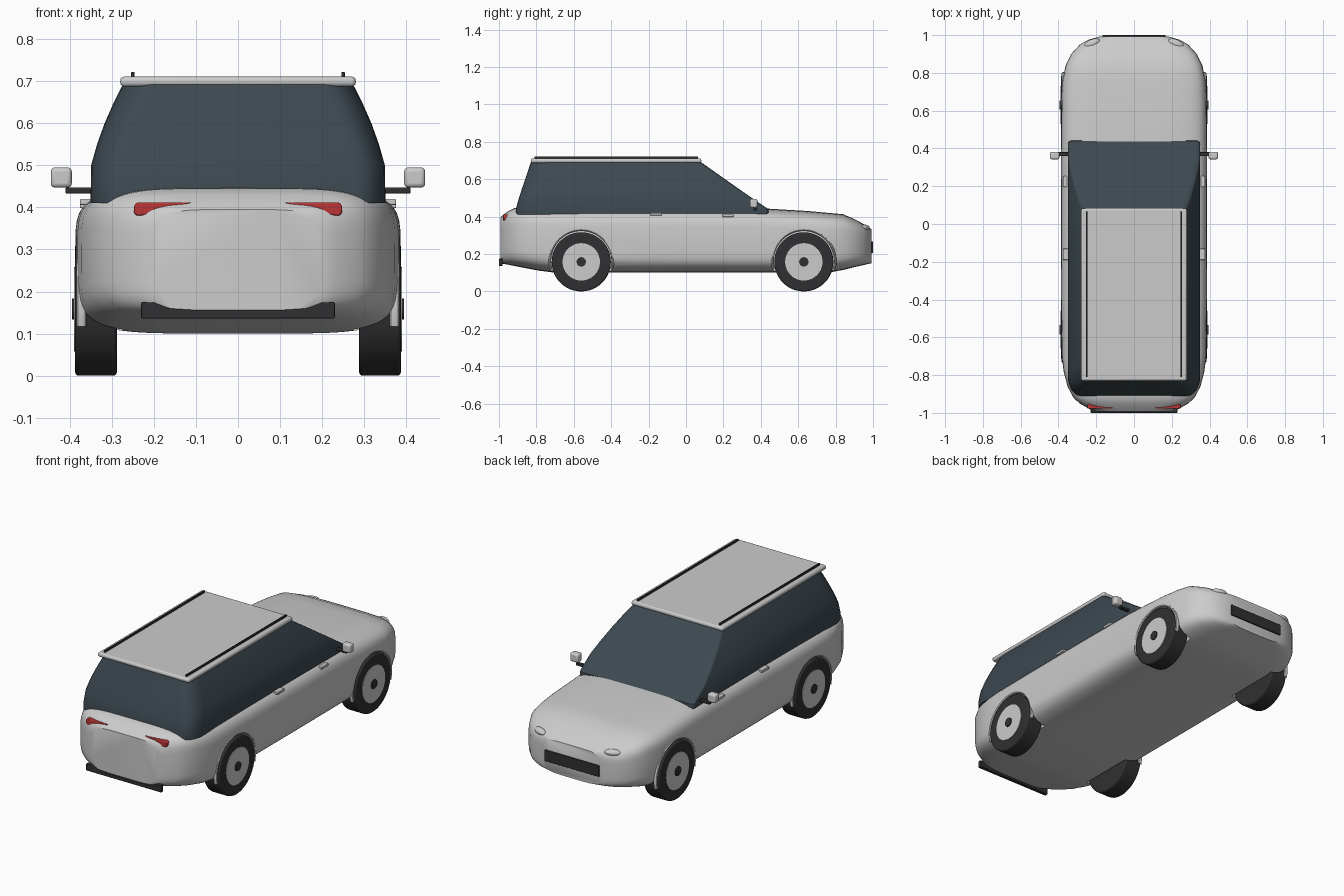
import bpy, bmesh, math
from mathutils import Matrix

if "Cube" in bpy.data.objects:
    bpy.data.objects.remove(bpy.data.objects["Cube"])


def material(name, rgb):
    m = bpy.data.materials.new(name)
    m.diffuse_color = (*rgb, 1)
    m.use_nodes = True
    m.node_tree.nodes["Principled BSDF"].inputs["Base Color"].default_value = m.diffuse_color
    return m


GLASS = material("glass", (0.045, 0.065, 0.08))
DARK = material("dark_trim", (0.03, 0.03, 0.032))
RED = material("red_lens", (0.5, 0.035, 0.035))


def finish(name, bm, mat=None, bevel=0, angle=40):
    bmesh.ops.recalc_face_normals(bm, faces=bm.faces)
    me = bpy.data.meshes.new(name)
    bm.to_mesh(me)
    bm.free()
    ob = bpy.data.objects.new(name, me)
    bpy.context.collection.objects.link(ob)
    if mat:
        me.materials.append(mat)
    if bevel:
        b = ob.modifiers.new("bevel", 'BEVEL')
        b.width, b.segments, b.limit_method = bevel, 3, 'ANGLE'
    smooth(ob, angle)
    return ob


def smooth(ob, angle=40):
    bpy.ops.object.select_all(action='DESELECT')
    ob.select_set(True)
    bpy.context.view_layer.objects.active = ob
    bpy.ops.object.shade_smooth_by_angle(angle=math.radians(angle))


def loft(name, rings, mat=None, bevel=0, angle=40):
    bm = bmesh.new()
    vs = [[bm.verts.new(p) for p in r] for r in rings]
    n = len(vs[0])
    for a, b in zip(vs, vs[1:]):
        for i in range(n):
            bm.faces.new((a[i], a[(i + 1) % n], b[(i + 1) % n], b[i]))
    bm.faces.new(vs[0])
    bm.faces.new(vs[-1])
    return finish(name, bm, mat, bevel, angle)


def box(name, x, y, z, mat=None, bevel=0.004):
    bm = bmesh.new()
    c = [(a + b) / 2 for a, b in (x, y, z)]
    d = [b - a for a, b in (x, y, z)]
    bmesh.ops.create_cube(bm, size=1, matrix=Matrix.Translation(c) @ Matrix.Diagonal((*d, 1)))
    return finish(name, bm, mat, bevel)


def disc(name, s, x0, x1, y, z, r, mat=None, bevel=0):
    # cylinder along x on side s
    bm = bmesh.new()
    m = Matrix.Translation((s * (x0 + x1) / 2, y, z)) @ Matrix.Rotation(math.pi / 2, 4, 'Y')
    bmesh.ops.create_cone(bm, cap_ends=True, segments=48, radius1=r, radius2=r, depth=x1 - x0, matrix=m)
    return finish(name, bm, mat, bevel)


def sp(v, e):
    return math.copysign(abs(v) ** e, v)


# Lower body: superellipse sections (y, half width, bottom, top)
stations = [(-.993, .20, .15, .395), (-.98, .235, .148, .407), (-.95, .288, .143, .43),
            (-.92, .32, .137, .445), (-.86, .352, .125, .448), (-.78, .373, .11, .447),
            (-.70, .382, .10, .447), (-.4, .386, .10, .447), (0, .387, .10, .447),
            (.4, .386, .10, .445), (.65, .384, .10, .43), (.76, .379, .10, .42),
            (.84, .362, .115, .413), (.90, .333, .13, .387), (.95, .287, .141, .36),
            (.975, .243, .147, .345), (.993, .18, .151, .332)]
rings = []
for y, w, zb, zt in stations:
    c, h = (zb + zt) / 2, (zt - zb) / 2
    rings.append([(w * sp(math.cos(t), .4), y, c + h * sp(math.sin(t), .4))
                  for t in (2 * math.pi * i / 56 for i in range(56))])
body = loft("body", rings)

# Wheel arch cut-outs
AXLES, R = (-.56, .63), .158
for y in AXLES:
    for s in (-1, 1):
        cut = disc("arch_cutter", s, .275, .5, y, .162, .168)
        cut.hide_render = True
        b = body.modifiers.new("arch", 'BOOLEAN')
        b.object, b.operation, b.solver = cut, 'DIFFERENCE', 'EXACT'
        bpy.context.view_layer.objects.active = body
        while body.modifiers[0] != b:
            bpy.ops.object.modifier_apply(modifier=body.modifiers[0].name)
        bpy.ops.object.modifier_apply(modifier=b.name)
        bpy.data.objects.remove(cut)
smooth(body)

# Wheels and arch lips
for y in AXLES:
    for s in (-1, 1):
        disc("tyre", s, .288, .387, y, R, R, DARK, .008)
        disc("wheel_rim", s, .37, .39, y, R, .1)
        disc("wheel_cap", s, .38, .395, y, R, .025, DARK)
        lip = []
        for i in range(25):
            a = math.radians(-15 + 210 * i / 24)
            lip.append([(s * (.372 + .012 * math.cos(q)),
                         y + (.168 + .007 * math.sin(q)) * math.cos(a),
                         .162 + (.168 + .007 * math.sin(q)) * math.sin(a))
                        for q in (math.pi * k / 4 for k in range(8))])
        loft("wheel_arch_lip", lip)


# Glass cabin: rounded plan outlines stacked upwards
def outline(w, y0, y1, z):
    pts = []
    for sx, yc, rx, ry, a0 in ((1, y1, .03, .02, 0), (-1, y1, .03, .02, 90),
                               (-1, y0, .07, .10, 180), (1, y0, .07, .10, 270)):
        cy = yc - ry if yc == y1 else yc + ry
        for k in range(7):
            a = math.radians(a0 + 15 * k)
            pts.append((sx * (w - rx) + rx * math.cos(a), cy + ry * math.sin(a), z))
    return pts


levels = [(.41, .35, -.91, .445), (.44, .35, -.91, .44), (.50, .349, -.893, .352), (.55, .335, -.877, .28),
          (.60, .317, -.86, .209), (.65, .295, -.843, .138), (.695, .272, -.828, .075)]
loft("cabin_glass", [outline(w, a, b, z) for z, w, a, b in levels], GLASS, angle=30)

# Roof panel and rails
box("roof", (-.28, .28), (-.83, .082), (.687, .711), None, .01)
for s in (-1, 1):
    xs = sorted((s * .246, s * .254))
    box("roof_rail", xs, (-.81, .065), (.705, .722), DARK, .002)

# Door mirrors, handles and lights on both sides
for s in (-1, 1):
    box("mirror_arm", sorted((s * .33, s * .41)), (.36, .38), (.433, .447), DARK, .003)
    box("mirror_head", sorted((s * .395, s * .445)), (.342, .382), (.447, .495), None, .01)
    for y, z in ((-.16, .413), (.225, .405)):
        box("door_handle", sorted((s * .345, s * .376)), (y - .03, y + .03), (z - .007, z + .007), None, .003)
    shape = [(.11, .412), (.24, .412), (.247, .405), (.247, .386), (.24, .38), (.185, .384)]
    loft("tail_light", [[(s * x, y, z) for x, z in shape] for y in (-.978, -.94)], RED, .004)
    bm = bmesh.new()
    m = (Matrix.Translation((s * .222, .955, .34)) @ Matrix.Rotation(-s * .42, 4, 'Z')
         @ Matrix.Diagonal((.044, .022, .017, 1)))
    bmesh.ops.create_uvsphere(bm, u_segments=24, v_segments=12, radius=1, matrix=m)
    finish("headlight", bm)

# Rear bumper bar with a dipped top edge, and front grille
bar = [(-.23, .136), (.23, .136), (.23, .175), (.20, .174), (.165, .16), (.1, .156),
       (-.1, .156), (-.165, .16), (-.20, .174), (-.23, .175)]
loft("rear_bumper", [[(x, y, z) for x, z in bar] for y in (-1, -.98)], DARK, .003)
box("front_grille", (-.167, .167), (.975, 1), (.205, .267), DARK, .003)
